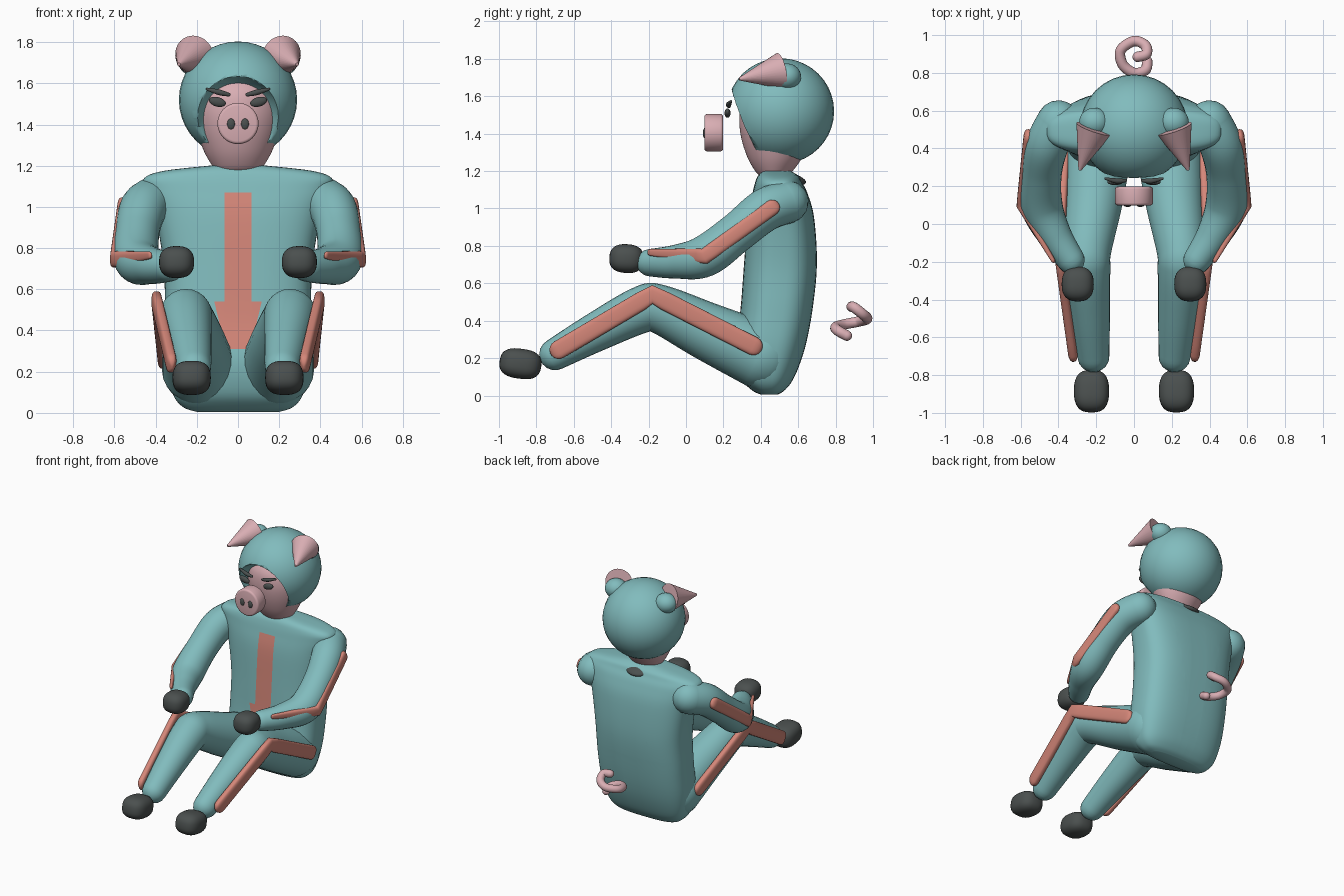
import bpy, bmesh, math
from mathutils import Vector, Matrix

old = bpy.data.objects.get("Cube")
if old:
    bpy.data.objects.remove(old, do_unlink=True)


def material(name, rgb):
    m = bpy.data.materials.new(name)
    m.use_nodes = True
    m.diffuse_color = (*rgb, 1)
    m.node_tree.nodes["Principled BSDF"].inputs["Base Color"].default_value = (*rgb, 1)
    return m


TEAL = material("teal suit", (0.22, 0.50, 0.51))
CORAL = material("coral trim", (0.66, 0.24, 0.19))
PINK = material("pink skin", (0.69, 0.42, 0.45))
DARK = material("charcoal", (0.07, 0.08, 0.078))


def finish(name, bm, *mats, angle=50):
    bmesh.ops.recalc_face_normals(bm, faces=bm.faces)
    mesh = bpy.data.meshes.new(name)
    bm.to_mesh(mesh)
    bm.free()
    ob = bpy.data.objects.new(name, mesh)
    bpy.context.collection.objects.link(ob)
    for m in mats:
        mesh.materials.append(m)
    bpy.ops.object.select_all(action='DESELECT')
    ob.select_set(True)
    bpy.context.view_layer.objects.active = ob
    bpy.ops.object.shade_smooth_by_angle(angle=math.radians(angle))
    return ob


def spow(v, p):
    return math.copysign(abs(v) ** p, v)


def skin(rings):
    """Join rings of points into a closed surface."""
    bm = bmesh.new()
    loops = [[bm.verts.new(p) for p in ring] for ring in rings]
    n = len(loops[0])
    for a, b in zip(loops, loops[1:]):
        for i in range(n):
            j = (i + 1) % n
            bm.faces.new((a[i], a[j], b[j], b[i]))
    bm.faces.new(loops[0])
    bm.faces.new(loops[-1])
    return bm


def spline(rows, steps, smooth=True):
    """Interpolate rows of numbers, smoothly or in straight runs."""
    rows = [Vector(r) for r in rows]
    out = []
    for i in range(len(rows) - 1):
        b, c = rows[i], rows[i + 1]
        a, d = rows[max(i - 1, 0)], rows[min(i + 2, len(rows) - 1)]
        for k in range(steps):
            t = k / steps
            if smooth:
                out.append(b + (c - a) * (t / 2) + (a * 2 - b * 5 + c * 4 - d) * (t * t / 2)
                           + (b * 3 - a - c * 3 + d) * (t ** 3 / 2))
            else:
                out.append(b.lerp(c, t))
    return out + [rows[-1]]


def body(rows, power, sides=64, steps=5):
    """Stack of rounded sections: z, front y, back y, half width."""
    rings = []
    for z, y0, y1, hx in (tuple(r) for r in spline(rows, steps)):
        angles = [math.tau * i / sides for i in range(sides)]
        rings.append([(hx * spow(math.cos(a), power),
                       (y0 + y1) / 2 + (y1 - y0) / 2 * spow(math.sin(a), power), z) for a in angles])
    return skin(rings)


def tube(name, rows, mat, side=1, smooth=True, flat=1.0, power=1.0, steps=8, sides=24):
    """Round-ended limb along rows of x, y, z, radius; flat thins it sideways."""
    # Vector arithmetic on 4 numbers carries the radius along
    pts = spline([(side * r[0], *r[1:]) for r in rows], steps, smooth)
    pos, rad = [p.to_3d() for p in pts], [p[3] for p in pts]
    last = len(pos) - 1
    rings, u, prev = [], Vector((1, 0, 0)), None
    for i, p in enumerate(pos):
        t = (pos[min(i + 1, last)] - pos[max(i - 1, 0)]).normalized()
        if prev is not None:
            u = prev.rotation_difference(t) @ u
        u = (u - t * u.dot(t)).normalized()
        v, prev = t.cross(u), t

        def ring(scale, shift):
            q, r = p + t * shift * rad[i], rad[i] * scale
            return [q + u * (r * flat * spow(math.cos(a), power)) + v * (r * spow(math.sin(a), power))
                    for a in (math.tau * k / sides for k in range(sides))]
        caps = [math.radians(d) for d in (80, 60, 40, 20)]
        if i == 0:
            rings += [ring(math.cos(a), -math.sin(a)) for a in caps]
        rings.append(ring(1, 0))
        if i == last:
            rings += [ring(math.cos(a), math.sin(a)) for a in reversed(caps)]
    return finish(name, skin(rings), mat)


def blob(name, center, size, mat, power=1.0, tilt=0, roll=0):
    """Ellipsoid, boxier as power falls below one."""
    bm = bmesh.new()
    bmesh.ops.create_uvsphere(bm, u_segments=32, v_segments=20, radius=1)
    for v in bm.verts:
        v.co = [spow(c, power) * s for c, s in zip(v.co, size)]
    turn = Matrix.Rotation(math.radians(tilt), 4, 'X') @ Matrix.Rotation(math.radians(roll), 4, 'Y')
    bm.transform(Matrix.Translation(center) @ turn)
    return finish(name, bm, mat)


# Torso, with the chest stripe cut into its front
bm = body([(0.005, 0.40, 0.49, 0.20), (0.03, 0.35, 0.53, 0.27), (0.10, 0.29, 0.58, 0.32),
           (0.25, 0.26, 0.635, 0.35), (0.45, 0.29, 0.675, 0.355), (0.70, 0.31, 0.70, 0.36),
           (0.95, 0.33, 0.685, 0.40), (1.08, 0.355, 0.65, 0.45), (1.14, 0.37, 0.62, 0.455),
           (1.175, 0.385, 0.60, 0.36), (1.20, 0.41, 0.56, 0.14)], 0.7)
cuts = [((0, 0, 1.07), (0, 0, 1)), ((0, 0, 0.54), (0, 0, 1)), ((0, 0, 0.31), (0, 0, 1))]
for s in (1, -1):
    cuts += [((s * 0.065, 0, 0), (1, 0, 0)), ((s * 0.115, 0, 0.54), (s * 0.23, 0, -0.055))]
for co, no in cuts:
    bmesh.ops.bisect_plane(bm, geom=bm.verts[:] + bm.edges[:] + bm.faces[:],
                           plane_co=co, plane_no=no)
for f in bm.faces:
    c = f.calc_center_median()
    chest = 0.54 < c.z < 1.07 and abs(c.x) < 0.065
    lap = 0.31 < c.z < 0.54 and abs(c.x) < 0.115 - (0.54 - c.z) * 0.24
    f.material_index = int(c.y < 0.45 and (chest or lap))
finish("torso", bm, TEAL, CORAL)

# Limbs
for s, label in ((1, "left"), (-1, "right")):
    tube(label + "_arm", [(0.40, 0.54, 1.035, 0.115), (0.46, 0.42, 0.99, 0.115), (0.49, 0.27, 0.87, 0.108),
                          (0.49, 0.10, 0.745, 0.112), (0.42, -0.06, 0.715, 0.09),
                          (0.335, -0.19, 0.71, 0.074)], TEAL, s)
    tube(label + "_arm_stripe", [(0.56, 0.46, 1.005, 0.042), (0.597, 0.10, 0.745, 0.042),
                                 (0.43, -0.19, 0.765, 0.018)], CORAL, s, False, 0.6, 0.7)
    blob(label + "_hand", (s * 0.298, -0.318, 0.732), (0.085, 0.092, 0.077), DARK, 0.8, -4)
    tube(label + "_leg", [(0.19, 0.40, 0.215, 0.18), (0.215, 0.12, 0.34, 0.155), (0.25, -0.14, 0.462, 0.13),
                          (0.25, -0.24, 0.458, 0.125), (0.232, -0.48, 0.34, 0.105),
                          (0.215, -0.70, 0.22, 0.085)], TEAL, s)
    tube(label + "_leg_stripe", [(0.365, 0.36, 0.265, 0.05), (0.395, -0.18, 0.54, 0.05),
                                 (0.325, -0.68, 0.245, 0.05)], CORAL, s, False, 0.5, 0.65)
    blob(label + "_foot", (s * 0.225, -0.885, 0.17), (0.093, 0.112, 0.08), DARK, 0.75, -8)

# Head: face inside a hood with a rounded opening
finish("face", body([(1.17, 0.40, 0.54, 0.10), (1.20, 0.37, 0.57, 0.125), (1.27, 0.33, 0.62, 0.165),
                     (1.37, 0.297, 0.66, 0.20), (1.47, 0.285, 0.68, 0.215), (1.56, 0.30, 0.68, 0.20),
                     (1.64, 0.36, 0.64, 0.14)], 1.0), PINK)
hood = blob("hood", (0, 0.505, 1.52), (0.287, 0.287, 0.283), TEAL)
cutter = blob("hood_opening_cutter", (0, 0.19, 1.39), (0.23, 0.26, 0.25), TEAL)
cut = hood.modifiers.new("opening", 'BOOLEAN')
cut.object, cut.operation, cut.solver = cutter, 'DIFFERENCE', 'EXACT'
bpy.context.view_layer.objects.active = hood
bpy.ops.object.modifier_apply(modifier=cut.name)
bpy.data.objects.remove(cutter, do_unlink=True)
blob("collar", (0, 0.54, 1.165), (0.105, 0.105, 0.032), DARK, 1.0, -15)

# Snout
bm = bmesh.new()
bmesh.ops.create_cone(bm, cap_ends=True, segments=40, radius1=0.1, radius2=0.1, depth=0.1)
rims = [e for e in bm.edges if abs(e.verts[0].co.z - e.verts[1].co.z) < 0.01]
bmesh.ops.bevel(bm, geom=rims, offset=0.014, segments=3, affect='EDGES', profile=0.5)
bm.transform(Matrix.Translation((0, 0.148, 1.405)) @ Matrix.Rotation(math.pi / 2, 4, 'X'))
finish("snout", bm, PINK)

for s, label in ((1, "left"), (-1, "right")):
    blob(label + "_nostril", (s * 0.034, 0.1, 1.403), (0.019, 0.01, 0.027), DARK)
    blob(label + "_eye", (s * 0.1, 0.222, 1.51), (0.042, 0.016, 0.023), DARK, 1.0, 0, -s * 15)
    tube(label + "_brow", [(0.045, 0.23, 1.545, 0.009), (0.09, 0.228, 1.556, 0.014),
                           (0.15, 0.24, 1.572, 0.007)], DARK, s, sides=12)
    # Ears: a forward pointing cone on a small suit coloured base
    base, tip = Vector((s * 0.212, 0.505, 1.735)), Vector((s * 0.287, 0.285, 1.692))
    axis = tip - base
    bm = bmesh.new()
    bmesh.ops.create_cone(bm, cap_ends=True, segments=32, radius1=0.098, radius2=0.008,
                          depth=axis.length)
    bm.transform(Matrix.Translation((base + tip) / 2) @ axis.to_track_quat('Z', 'Y').to_matrix().to_4x4())
    finish(label + "_ear", bm, PINK)
    blob(label + "_ear_base", (s * 0.21, 0.54, 1.705), (0.08, 0.075, 0.07), TEAL)

# Curly tail
tube("tail", [(0.07, 0.86, 0.32, 0.028), (0.06, 0.815, 0.345, 0.028), (0, 0.80, 0.365, 0.028),
              (-0.06, 0.845, 0.38, 0.028), (-0.07, 0.92, 0.395, 0.028), (0, 0.968, 0.41, 0.028),
              (0.06, 0.945, 0.435, 0.028), (0.065, 0.90, 0.47, 0.028), (0.02, 0.885, 0.475, 0.028)],
     PINK, sides=16)
